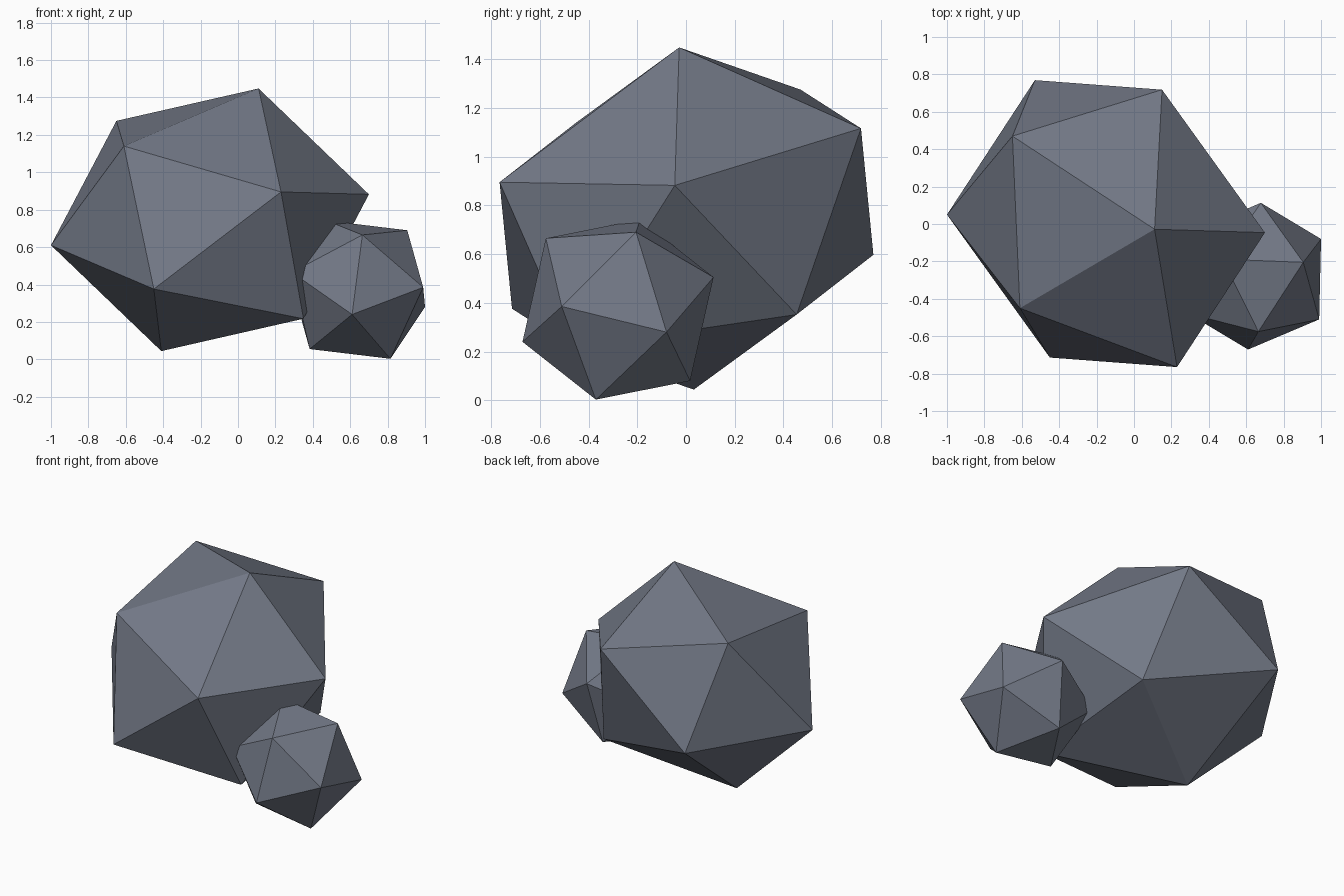
import bpy
import bmesh
from mathutils import Vector

cube = bpy.data.objects.get("Cube")
if cube:
    bpy.data.objects.remove(cube, do_unlink=True)

# Slate stone colour
stone = bpy.data.materials.new("slate_grey")
stone.use_nodes = True
colour = (0.17, 0.19, 0.24, 1)
stone.diffuse_color = colour
bsdf = stone.node_tree.nodes["Principled BSDF"]
bsdf.inputs["Base Color"].default_value = colour
bsdf.inputs["Roughness"].default_value = 0.9


def rock(name, centre, corners):
    """Twenty-sided rock: six corners, mirrored through the centre and hulled."""
    bm = bmesh.new()
    for corner in corners:
        for side in (1, -1):
            bm.verts.new(Vector(corner) * side)
    bmesh.ops.convex_hull(bm, input=bm.verts[:])
    bmesh.ops.recalc_face_normals(bm, faces=bm.faces[:])
    mesh = bpy.data.meshes.new(name)
    bm.to_mesh(mesh)
    bm.free()
    mesh.materials.append(stone)
    obj = bpy.data.objects.new(name, mesh)
    obj.location = centre
    bpy.context.collection.objects.link(obj)
    return obj


# Large, slightly flattened and tilted boulder
rock("large_rock", (-0.15, 0.002, 0.746), [
    (0.26, -0.03, 0.702),
    (-0.50, 0.468, 0.529),
    (-0.46, -0.452, 0.394),
    (-0.85, 0.048, -0.136),
    (0.38, -0.767, 0.149),
    (0.30, 0.716, 0.37),
])

# Small stone leaning against its left side
rock("small_rock", (0.644, -0.279, 0.3725), [
    (0.261, 0.074, 0.3175),
    (0.021, -0.296, 0.2925),
    (0.346, -0.231, 0.0125),
    (-0.034, -0.392, -0.1325),
    (0.356, 0.199, -0.0925),
    (0.171, -0.091, -0.3695),
])
